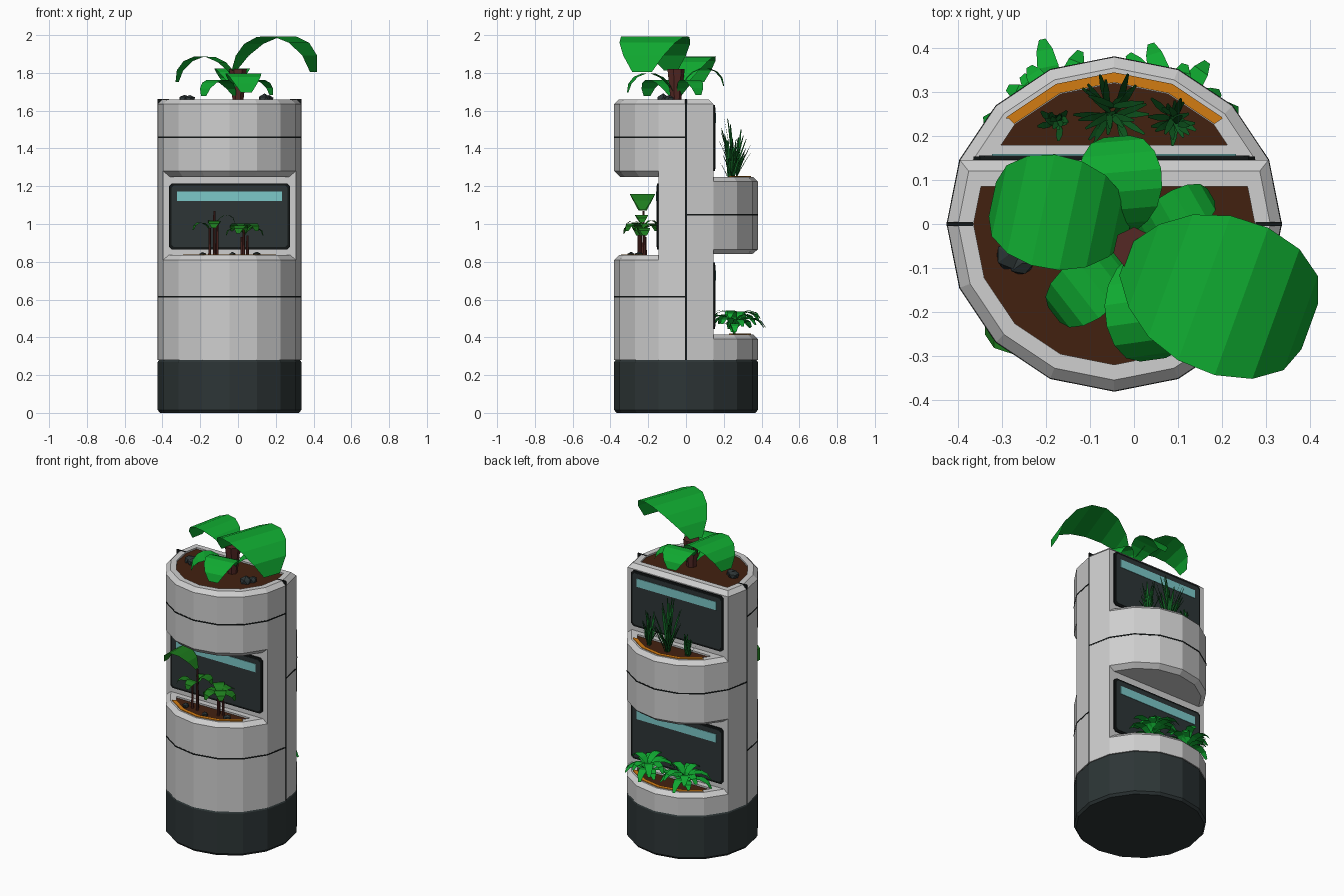
import bpy, bmesh, math, random
from mathutils import Vector

random.seed(4)
cube = bpy.data.objects.get("Cube")
if cube:
    bpy.data.objects.remove(cube)

CX, R, STEP = -0.045, 0.38, 22.5


def material(name, r, g, b):
    m = bpy.data.materials.new(name)
    m.use_nodes = True
    m.diffuse_color = (r, g, b, 1)
    bsdf = next(n for n in m.node_tree.nodes if n.type == 'BSDF_PRINCIPLED')
    bsdf.inputs["Base Color"].default_value = (r, g, b, 1)
    return m


CASING = material("light grey casing", .62, .62, .62)
CHARCOAL = material("charcoal", .026, .036, .037)
BLACK = material("black trim", .006, .008, .008)
SOIL = material("brown soil", .055, .015, .005)
ORANGE = material("orange", .65, .2, .006)
TEAL = material("teal light", .2, .58, .58)
BARK = material("red brown bark", .09, .022, .018)
LEAF = material("bright leaf green", .005, .4, .03)
FERN = material("forest green", .012, .2, .012)
GRASS = material("dark grass green", .005, .11, .015)


def finish(name, bm, mats):
    bmesh.ops.recalc_face_normals(bm, faces=bm.faces)
    mesh = bpy.data.meshes.new(name)
    bm.to_mesh(mesh)
    bm.free()
    for m in mats:
        mesh.materials.append(m)
    ob = bpy.data.objects.new(name, mesh)
    bpy.context.collection.objects.link(ob)
    return ob


def vertex(r, degrees):
    a = math.radians(degrees)
    return Vector((r * math.cos(a), r * math.sin(a)))


def ring(r, half, chord, side):
    """Part of a 16-sided outline cut off straight at a chord; side -1 faces front."""
    pts = [vertex(r, 90 + STEP * k) for k in range(-half, half + 1)]
    p, q = pts[0], vertex(r, 90 - STEP * (half + 1))
    end = p.lerp(q, (chord - p.y) / (q.y - p.y))
    pts = [end] + pts + [Vector((-end.x, end.y))]
    return [(p.x, p.y * side) for p in pts]


def loft(name, layers, mats, top_index=0):
    """Stack outlines given as (points, z), closed at both ends."""
    bm = bmesh.new()
    rows = [[bm.verts.new((x + CX, y, z)) for x, y in pts] for pts, z in layers]
    n = len(rows[0])
    for a, b in zip(rows, rows[1:]):
        for i in range(n):
            bm.faces.new((a[i], a[(i + 1) % n], b[(i + 1) % n], b[i]))
    bm.faces.new(rows[0])
    bm.faces.new(rows[-1]).material_index = top_index
    return finish(name, bm, mats)


def box(name, center, size, mat, cut=0):
    bm = bmesh.new()
    bmesh.ops.create_cube(bm, size=1)
    for v in bm.verts:
        v.co = Vector(center) + Vector([a * b for a, b in zip(v.co, size)])
    if cut:
        edges = [e for e in bm.edges if abs(e.verts[0].co.y - e.verts[1].co.y) > 1e-4]
        bmesh.ops.bevel(bm, geom=edges, offset=cut, segments=1, affect='EDGES')
    return finish(name, bm, [mat])


# Plinth and central wall
def full(r):
    return [vertex(r, STEP * k) for k in range(16)]


loft("plinth", [(full(R - .012), 0), (full(R), .015), (full(R), .27), (full(R - .01), .285)], [CHARCOAL])
slab = [vertex(R, a) for a in (-STEP, 0, STEP, 180 - STEP, 180, 180 + STEP)]
loft("central_wall", [(slab, .28), (slab, 1.28)], [CASING])

# Upper drum with the open top planter
D = .1454


def drum(inset, chord_inset, z):
    return ring(R - inset, 4, -D + chord_inset, -1), z


loft("upper_drum", [drum(.03, .025, 1.25), drum(0, 0, 1.28), drum(0, 0, 1.635), drum(.025, .025, 1.66),
                    drum(.06, .06, 1.66), drum(.06, .06, 1.65)], [CASING, SOIL], 1)


# Half-round planters, each with soil and a curved orange strip
def planter(name, side, z0, z1, undercut):
    def lay(inset, chord, z):
        return ring(R - inset, 2, chord, side), z
    low = [lay(.03, D, z0), lay(0, D, z0 + .025)] if undercut else [lay(0, D, z0)]
    loft(name, low + [lay(0, D, z1 - .025), lay(.025, D, z1), lay(.06, .18, z1), lay(.06, .18, z1 - .01)],
         [CASING, SOIL], 1)
    bm = bmesh.new()
    inner, outer = [[bm.verts.new((x + CX, y, z1 + .004)) for x, y in ring(r, 2, .24, side)]
                    for r in (.322, .345)]
    for i in range(len(inner) - 1):
        bm.faces.new((inner[i], inner[i + 1], outer[i + 1], outer[i]))
    solid = bmesh.ops.extrude_face_region(bm, geom=bm.faces[:])
    for v in solid["geom"]:
        if isinstance(v, bmesh.types.BMVert):
            v.co.z -= .008
    finish(name + "_strip", bm, [ORANGE])


planter("front_planter", -1, .28, .835, False)
planter("back_upper_planter", 1, .84, 1.25, True)
planter("back_lower_planter", 1, .28, .415, False)

# Display panels behind each planter
for name, side, floor in (("front", -1, .835), ("back_upper", 1, 1.25), ("back_lower", 1, .415)):
    y = side * D
    box(name + "_panel_frame", (CX, y, floor + .205), (.64, .016, .35), BLACK, .015)
    box(name + "_panel", (CX, y + side * .008, floor + .205), (.615, .006, .325), CHARCOAL, .012)
    box(name + "_panel_light", (CX, y + side * .012, floor + .312), (.555, .004, .052), TEAL)

# Dark seams between casing sections
for side, z in ((-1, 1.46), (-1, .615), (1, 1.05)):
    band = ring(R + .0015, 4, 0, side)
    loft("casing_seam", [(band, z - .004), (band, z + .004)], [BLACK])
for side in (-1, 1):
    box("side_seam", (CX + side * .3515, 0, .971), (.06, .008, 1.382), BLACK)


# Plants
def add_leaf(bm, base, azimuth, length, width, p0=65, p1=-90, n=7):
    """Arching strip whose pitch runs from p0 down to p1."""
    a = math.radians(azimuth)
    out, across = Vector((math.cos(a), math.sin(a), 0)), Vector((-math.sin(a), math.cos(a), 0))
    p, last = Vector(base), None
    for i in range(n + 1):
        half = across * width / 2 * math.sin(math.pi * (.07 + .83 * i / n))
        pair = bm.verts.new(p - half), bm.verts.new(p + half)
        if last:
            bm.faces.new((last[0], pair[0], pair[1], last[1]))
        last = pair
        pitch = math.radians(p0 + (p1 - p0) * ((i + .5) / n) ** 1.3)
        p = p + (out * math.cos(pitch) + Vector((0, 0, math.sin(pitch)))) * length / n


def stem(name, x, y, z0, z1, r0, r1):
    bpy.ops.mesh.primitive_cone_add(vertices=7, radius1=r0, radius2=r1, depth=z1 - z0,
                                    location=(x, y, (z0 + z1) / 2))
    ob = bpy.context.object
    ob.name = name
    ob.data.materials.append(BARK)


# Large plant on top: base position, azimuth, length, width
stem("top_trunk", 0, -.055, 1.64, 1.82, .028, .048)
bm = bmesh.new()
for base, az, length, width in (((-.02, -.08, 1.813), -20, .63, .36), ((-.01, -.01, 1.757), 168, .45, .26),
                                ((-.02, -.02, 1.735), 95, .31, .19), ((-.02, -.08, 1.68), 218, .29, .14),
                                ((.01, -.07, 1.7), -82, .34, .19), ((.01, -.03, 1.685), 30, .27, .11)):
    add_leaf(bm, base, az, length, width)
finish("top_leaves", bm, [LEAF])

# Stemmed plants in the front planter
bm = bmesh.new()
for x, y, top in ((-.15, -.24, .98), (-.125, -.225, 1.07), (-.11, -.25, 1.0),
                  (.03, -.24, .97), (.05, -.22, .94), (.02, -.215, .93)):
    stem("front_stem", x, y, .82, top, .008, .006)
for base, az, length, width in (((-.125, -.23, 1.075), 180, .3, .14), ((-.11, -.24, 1.01), 5, .13, .07),
                                ((-.15, -.24, .97), 200, .13, .06), ((-.12, -.23, .98), 265, .13, .07),
                                ((-.12, -.22, .99), 110, .1, .05)):
    add_leaf(bm, base, az, length, width, n=5)
for k in range(6):
    add_leaf(bm, (.035, -.235, .94 + .012 * (k % 3)), 10 + 60 * k, .14, .07, n=5)
finish("front_leaves", bm, [FERN])

# Tall grass in the upper back planter
bm = bmesh.new()
for x, y, height, count in ((-.175, .235, .14, 16), (-.05, .255, .33, 24), (.085, .24, .22, 20)):
    for k in range(count):
        lean = random.uniform(62, 88)
        size = height * (.45 + .55 * (lean - 62) / 26)
        spot = (x + random.uniform(-.012, .012), y + random.uniform(-.012, .012), 1.235)
        add_leaf(bm, spot, k * 137.5, size, .016, lean, lean - 10, 3)
finish("grass", bm, [GRASS])

# Bushy plants in the lower back planter
bm = bmesh.new()
for x in (-.175, .085):
    for k in range(16):
        steep = 75 if k % 2 else 58
        add_leaf(bm, (x, .255, .42 + .004 * k), k * 137.5 + 20 * x, random.uniform(.15, .22), .05, steep, -70, 5)
finish("bush_leaves", bm, [LEAF])

# Stones lying on the soil
for x, y, z, r in ((-.285, -.07, 1.66, .034), (-.255, -.09, 1.66, .03), (.14, -.12, 1.66, .036),
                   (.165, -.09, 1.66, .026), (-.19, -.25, .835, .022), (.1, -.25, .835, .024), (-.03, -.29, .835, .02)):
    bm = bmesh.new()
    bmesh.ops.create_icosphere(bm, subdivisions=1, radius=r)
    for v in bm.verts:
        v.co *= random.uniform(.85, 1.15)
        v.co = Vector((x, y, z)) + Vector((v.co.x, v.co.y, v.co.z * .8))
    finish("stone", bm, [CHARCOAL])
